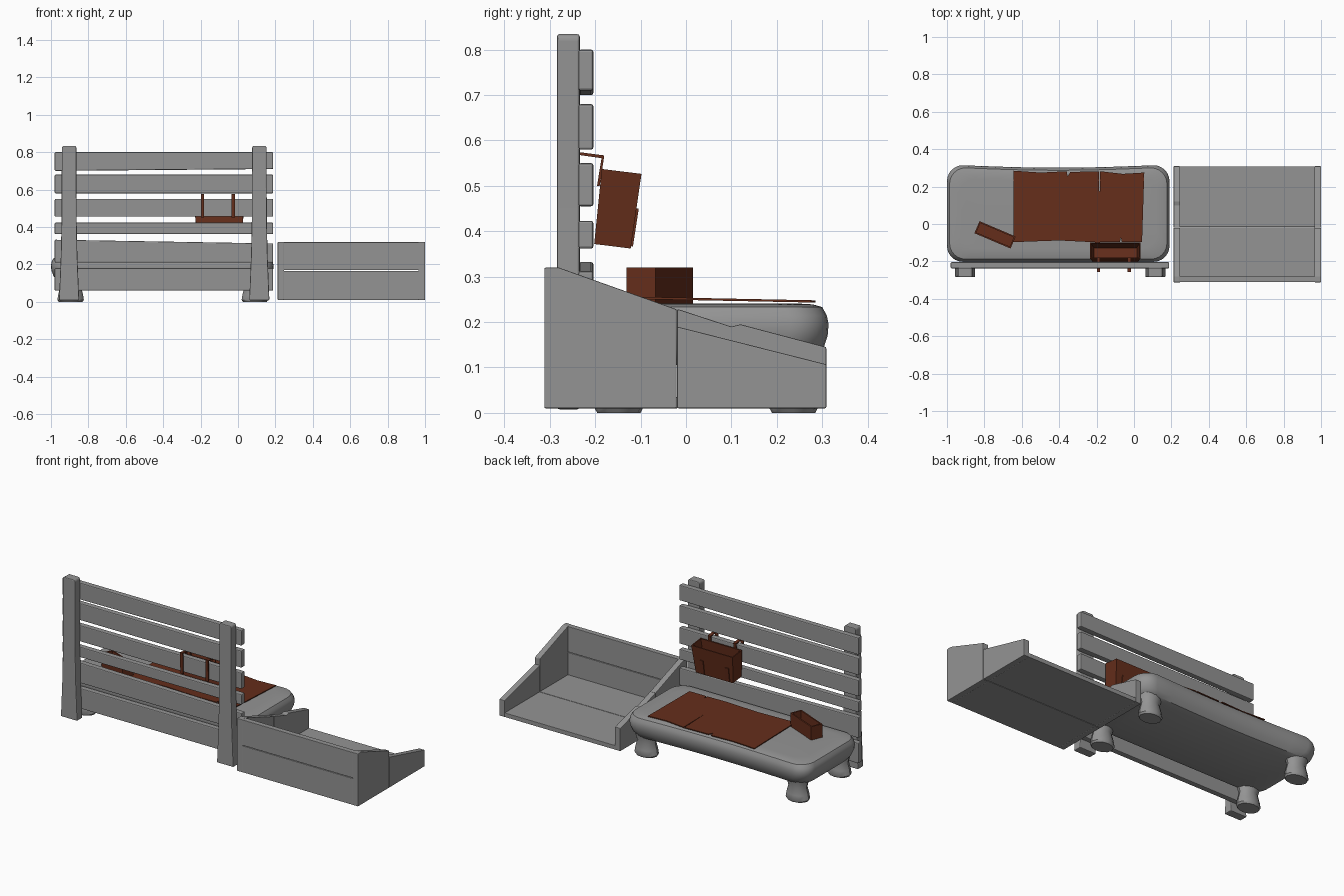
import bpy, bmesh, math

if "Cube" in bpy.data.objects:
    bpy.data.objects.remove(bpy.data.objects["Cube"])


def material(name, rgb):
    m = bpy.data.materials.new(name)
    m.diffuse_color = (*rgb, 1)
    m.use_nodes = True
    m.node_tree.nodes["Principled BSDF"].inputs["Base Color"].default_value = m.diffuse_color
    return m


brown = material("brown", (0.13, 0.027, 0.011))
grey = material("dark_grey", (0.295, 0.295, 0.295))


def finish(name, bm, mat=grey, bevel=0, smooth=False):
    bmesh.ops.recalc_face_normals(bm, faces=bm.faces[:])
    me = bpy.data.meshes.new(name)
    bm.to_mesh(me)
    bm.free()
    ob = bpy.data.objects.new(name, me)
    bpy.context.collection.objects.link(ob)
    me.materials.append(mat)
    if bevel:
        m = ob.modifiers.new("bevel", 'BEVEL')
        m.width, m.segments = bevel, 2
    if smooth:
        bpy.ops.object.select_all(action='DESELECT')
        ob.select_set(True)
        bpy.context.view_layer.objects.active = ob
        bpy.ops.object.shade_smooth_by_angle(angle=math.radians(35))
    return ob


def loft(name, rings, **kw):
    """Skin a stack of equal-length point rings and cap both ends."""
    bm = bmesh.new()
    vs = [[bm.verts.new(p) for p in r] for r in rings]
    n = len(vs[0])
    for a, b in zip(vs, vs[1:]):
        for i in range(n):
            bm.faces.new((a[i], a[(i + 1) % n], b[(i + 1) % n], b[i]))
    bm.faces.new(vs[0][::-1])
    bm.faces.new(vs[-1])
    return finish(name, bm, **kw)


def rect(x0, x1, y0, y1, z):
    return [(x0, y0, z), (x1, y0, z), (x1, y1, z), (x0, y1, z)]


def box(name, x0, x1, y0, y1, z0, z1, **kw):
    return loft(name, [rect(x0, x1, y0, y1, z0), rect(x0, x1, y0, y1, z1)], **kw)


def side_panel(name, x0, x1, yz):
    return loft(name, [[(x, y, z) for y, z in yz] for x in (x0, x1)], bevel=0.003)


def open_box(name, lx, ly, h, t, taper=0, **kw):
    """Open-topped box centred in x/y, standing on z = 0."""
    a, b = lx / 2, ly / 2
    def r(dx, dy, z):
        return rect(-a + dx, a - dx, -b + dy, b - dy, z)
    return loft(name, [r(taper, taper / 4, 0), r(0, 0, h), r(t, t, h),
                       r(taper + t, taper / 4 + t, t)], **kw)


# back rest posts, flared at the foot
for name, cx in (("left_post", -0.903), ("right_post", 0.114)):
    prof = [(0.008, 0.054), (0.05, 0.052), (0.25, 0.044), (0.45, 0.040), (0.825, 0.039), (0.834, 0.032)]
    loft(name, [rect(cx - w, cx + w, -0.284, -0.234, z) for z, w in prof], bevel=0.005)

# back rest planks (left bottom, left top, right bottom, right top)
planks = [(0.70, 0.80, 0.71, 0.80), (0.58, 0.68, 0.58, 0.68), (0.455, 0.55, 0.455, 0.55),
          (0.362, 0.423, 0.362, 0.423), (0.21, 0.332, 0.21, 0.312), (0.06, 0.18, 0.06, 0.18)]
for i, (a, b, c, d) in enumerate(planks):
    x0, x1, y0, y1 = -0.98, 0.188, -0.237, -0.204
    loft("back_plank_%d" % (i + 1),
         [[(x0, y0, a), (x0, y1, a), (x0, y1, b), (x0, y0, b)],
          [(x1, y0, c), (x1, y1, c), (x1, y1, d), (x1, y0, d)]], bevel=0.005)


# cushion: rounded rectangle rings, pinched slightly along the open edge
def cushion_ring(inset, z):
    pts = []
    cx, cy, hx, hy, r = -0.405, 0.056, 0.595 - inset, 0.258 - inset, 0.085
    for k, (sx, sy) in enumerate(((1, 1), (-1, 1), (-1, -1), (1, -1))):
        for j in range(7):
            t = math.pi / 2 * (k + j / 6)
            pts.append((cx + sx * (hx - r) + r * math.cos(t), cy + sy * (hy - r) + r * math.sin(t), z))
        if k in (0, 2):
            for j in range(1, 10):
                u = 1 - j / 5
                y = cy + sy * hy - (0.013 * math.cos(u * math.pi / 2) if k == 0 else 0)
                # k == 0 runs right to left, k == 2 runs left to right
                pts.append((cx + sx * u * (hx - r), y, z))
    return pts


loft("cushion", [cushion_ring(i, z) for i, z in
                 ((0.06, 0.105), (0.03, 0.115), (0.012, 0.14), (0.002, 0.17), (0, 0.195), (0.004, 0.215),
                  (0.014, 0.233), (0.035, 0.239), (0.07, 0.241))], smooth=True)

# four waisted feet
for sx, x in (("left", -0.895), ("right", 0.09)):
    for sy, y in (("front", -0.148), ("back", 0.237)):
        loft("%s_%s_foot" % (sy, sx),
             [[(x + r * 1.2 * math.cos(k * math.pi / 6), y + r * 0.9 * math.sin(k * math.pi / 6), z)
               for k in range(12)]
              for z, r in ((0, 0.053), (0.01, 0.059), (0.04, 0.055), (0.08, 0.046), (0.125, 0.056))], smooth=True)

# open tray beside the bench
box("tray_floor_front", 0.245, 0.967, -0.31, -0.018, 0.01, 0.035, bevel=0.002)
box("tray_floor_back", 0.245, 0.967, -0.016, 0.308, 0.01, 0.035, bevel=0.002)
box("tray_wall_lower", 0.245, 0.967, -0.311, -0.28, 0.01, 0.166, bevel=0.002)
box("tray_wall_upper", 0.245, 0.967, -0.311, -0.28, 0.169, 0.319, bevel=0.002)
tall = [(-0.312, 0.01), (-0.0205, 0.01), (-0.0205, 0.228), (-0.28, 0.32), (-0.312, 0.32)]
for name, x0 in (("left", 0.212), ("right", 0.965)):
    side_panel("tray_%s_side_tall" % name, x0, x0 + 0.035, tall)
side_panel("tray_right_side_low", 0.965, 1.0,
           [(-0.0195, 0.01), (0.309, 0.01), (0.309, 0.107), (-0.0195, 0.19)])
side_panel("tray_left_side_low", 0.212, 0.247,
           [(-0.0195, 0.01), (0.309, 0.01), (0.309, 0.145), (0.12, 0.195), (0.10, 0.19), (-0.0195, 0.229)])

# blanket with slits in its edges
outline = [(-0.645, -0.097), (-0.4, -0.088), (-0.2, -0.098), (-0.075, -0.095), (-0.07, -0.07), (-0.065, -0.095),
           (0.043, -0.095), (0.055, 0.275), (-0.06, 0.268), (-0.182, 0.282), (-0.184, 0.09), (-0.188, 0.282),
           (-0.34, 0.278), (-0.355, 0.255), (-0.36, 0.282), (-0.5, 0.275), (-0.645, 0.285)]
loft("blanket", [[(x, y, 0.245 + 0.02 * (0.28 - y) + dz) for x, y in outline]
                 for dz in (-0.002, 0.003)], mat=brown)

# small open box on the cushion
ob = open_box("small_box", 0.21, 0.07, 0.08, 0.008, mat=brown)
ob.location = (-0.743, -0.058, 0.24)
ob.rotation_euler.z = math.radians(-23)

# basket hung over a plank, leaning outward
ob = open_box("hanging_basket", 0.27, 0.088, 0.166, 0.006, taper=0.014, mat=brown)
ob.location = (-0.10, -0.162, 0.367)
ob.rotation_euler.x = math.radians(-7)
for i, x in enumerate((-0.19, -0.025)):
    w = 0.009
    # hook strip: up from the basket, over the plank, down behind it
    path = [(-0.19, 0.50), (-0.180, 0.567), (-0.256, 0.577), (-0.252, 0.45),
            (-0.246, 0.45), (-0.249, 0.570), (-0.186, 0.561), (-0.196, 0.50)]
    loft("basket_hook_%d" % (i + 1), [[(x + s * w, y, z) for y, z in path] for s in (-1, 1)], mat=brown)
    # tab on the face of the basket
    tab = [(-0.122, 0.368), (-0.109, 0.45), (-0.104, 0.45), (-0.117, 0.366)]
    loft("basket_tab_%d" % (i + 1), [[(x + s * 0.012, y, z) for y, z in tab] for s in (-1, 1)], mat=brown)
